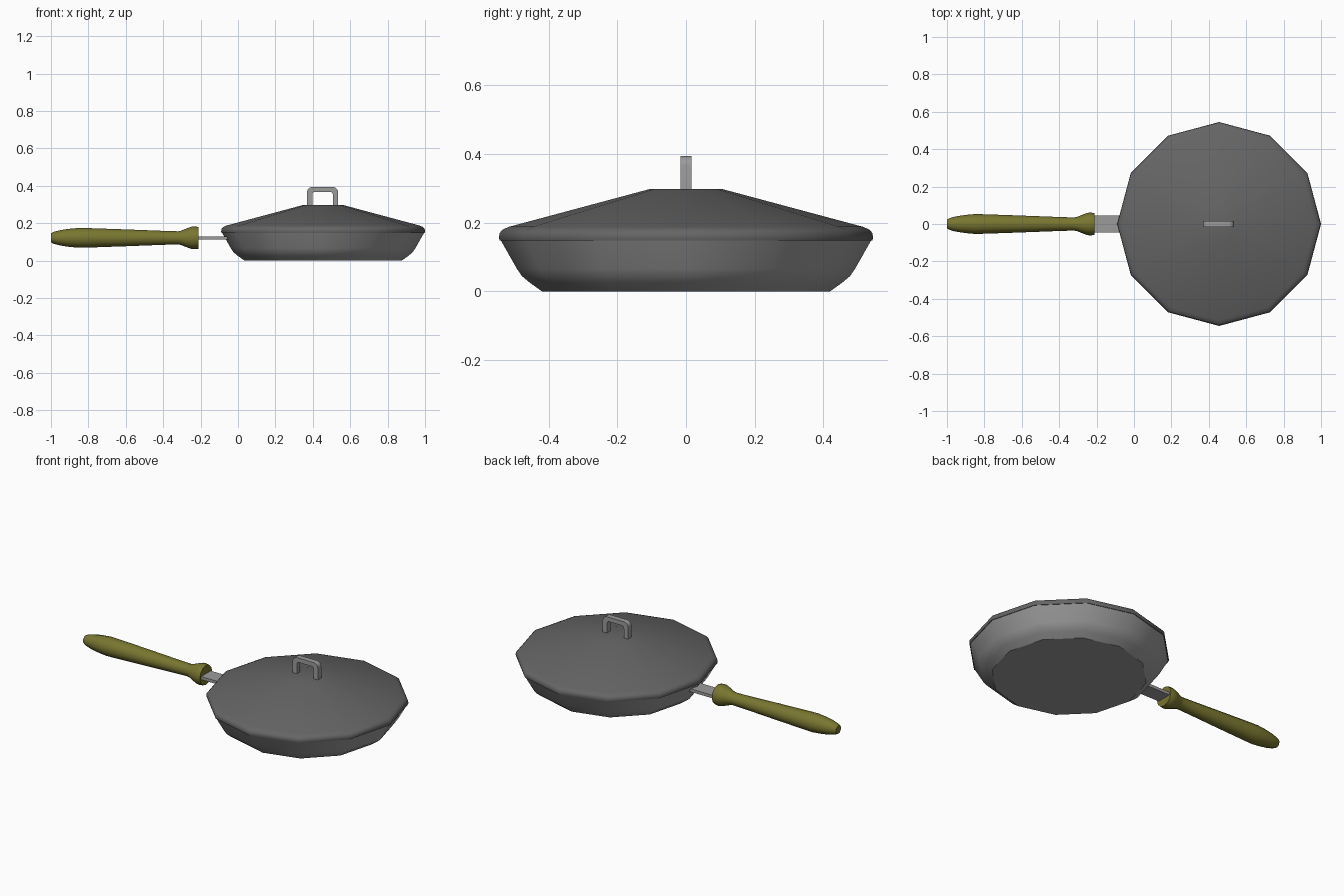
import bpy, bmesh, math
from mathutils import Matrix, Vector

if "Cube" in bpy.data.objects:
    bpy.data.objects.remove(bpy.data.objects["Cube"])

CX = 0.455          # pan centre
HZ = 0.122          # handle axis height


def material(name, rgb):
    m = bpy.data.materials.new(name)
    m.diffuse_color = (*rgb, 1)
    m.use_nodes = True
    m.node_tree.nodes["Principled BSDF"].inputs["Base Color"].default_value = m.diffuse_color
    return m


IRON = material("dark iron", (0.13, 0.13, 0.13))
STEEL = material("steel", (0.33, 0.33, 0.33))
OLIVE = material("olive handle", (0.19, 0.18, 0.03))


def finish(bm, name, mat, angle=33):
    bmesh.ops.recalc_face_normals(bm, faces=bm.faces)
    me = bpy.data.meshes.new(name)
    bm.to_mesh(me)
    bm.free()
    me.materials.append(mat)
    ob = bpy.data.objects.new(name, me)
    bpy.context.collection.objects.link(ob)
    bpy.ops.object.select_all(action='DESELECT')
    ob.select_set(True)
    bpy.context.view_layer.objects.active = ob
    bpy.ops.object.shade_smooth_by_angle(angle=math.radians(angle))
    return ob


def lathe(name, profile, mat, matrix, sides=12, angle=33):
    """Revolve (radius, height) points around z, cap both ends, then place."""
    bm = bmesh.new()
    rings = [[bm.verts.new((r * math.cos(math.tau * i / sides),
                            r * math.sin(math.tau * i / sides), h))
              for i in range(sides)] for r, h in profile]
    for a, b in zip(rings, rings[1:]):
        for i in range(sides):
            j = (i + 1) % sides
            bm.faces.new((a[i], a[j], b[j], b[i]))
    bm.faces.new(rings[0])
    bm.faces.new(rings[-1])
    bm.transform(matrix)
    return finish(bm, name, mat, angle)


at_pan = Matrix.Translation((CX, 0, 0))

# Pan: outer wall, rim, inner wall and floor
lathe("pan", [(0.420, 0), (0.455, 0.025), (0.478, 0.044), (0.493, 0.066),
              (0.54, 0.149), (0.525, 0.149), (0.478, 0.066),
              (0.455, 0.04), (0.41, 0.025)], STEEL, at_pan)

# Lid: hollow cone with a rolled rim and flat top
lathe("lid", [(0.09, 0.285), (0.50, 0.172), (0.525, 0.148), (0.543, 0.148),
              (0.545, 0.156), (0.543, 0.17), (0.534, 0.18), (0.515, 0.188),
              (0.105, 0.298)], IRON, at_pan, angle=55)


# Lid grip: arch outline with rounded corners, extruded in depth
def arch(half, top, radius, steps=4):
    right = [(half, 0.29)]
    for i in range(steps + 1):
        t = math.pi / 2 * i / steps
        right.append((half - radius + radius * math.cos(t),
                      top - radius + radius * math.sin(t)))
    return right + [(-x, z) for x, z in reversed(right)]


bm = bmesh.new()
loops = []
for y in (-0.016, 0.016):
    for pts in (arch(0.083, 0.394, 0.028), arch(0.055, 0.368, 0.014)):
        loops.append([bm.verts.new((CX - 0.003 + x, y, z)) for x, z in pts])
outer_f, inner_f, outer_b, inner_b = loops
for a, b in ((outer_f, inner_f), (outer_b, inner_b),
             (outer_f, outer_b), (inner_f, inner_b)):
    for i in range(len(a) - 1):
        bm.faces.new((a[i], a[i + 1], b[i + 1], b[i]))
for k in (0, -1):
    bm.faces.new((outer_f[k], inner_f[k], inner_b[k], outer_b[k]))
finish(bm, "lid_grip", STEEL)

# Flat tang joining the pan wall and handle
bm = bmesh.new()
bmesh.ops.create_cube(bm, size=1)
bm.transform(Matrix.Translation((-0.135, 0, HZ - 0.001))
             @ Matrix.Diagonal((0.17, 0.09, 0.018, 1)))
finish(bm, "tang", STEEL)

# Turned handle along x
grip = [(0.024, -1.0), (0.032, -0.985), (0.041, -0.95), (0.048, -0.905),
        (0.053, -0.85), (0.052, -0.80), (0.045, -0.60), (0.037, -0.39),
        (0.035, -0.32), (0.038, -0.305), (0.055, -0.262), (0.060, -0.245),
        (0.061, -0.23), (0.058, -0.21)]
lathe("handle", grip, OLIVE,
      Matrix.Translation((0, 0, HZ)) @ Matrix.Rotation(math.pi / 2, 4, 'Y'),
      sides=12, angle=45)
